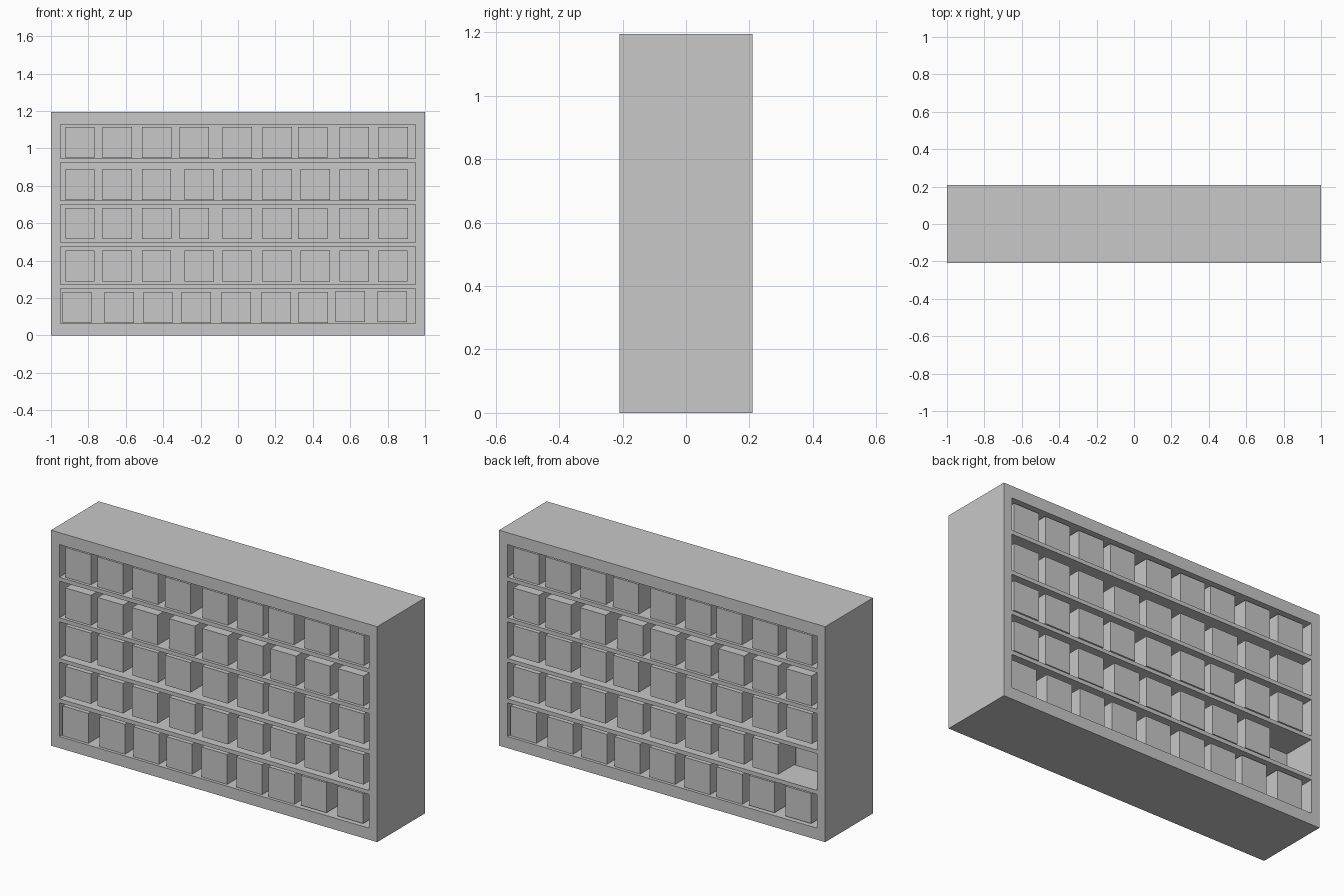
import bpy, bmesh
from mathutils import Matrix

if "Cube" in bpy.data.objects:
    bpy.data.objects.remove(bpy.data.objects["Cube"])

grey = bpy.data.materials.new("plain grey")
grey.diffuse_color = (0.58, 0.58, 0.58, 1)
grey.use_nodes = True
grey.node_tree.nodes["Principled BSDF"].inputs["Base Color"].default_value = grey.diffuse_color


def box_mesh(name, boxes):
    """One object made of boxes given as (x0, x1, y0, y1, z0, z1)."""
    bm = bmesh.new()
    for x0, x1, y0, y1, z0, z1 in boxes:
        m = Matrix.Translation(((x0 + x1) / 2, (y0 + y1) / 2, (z0 + z1) / 2))
        m = m @ Matrix.Diagonal((x1 - x0, y1 - y0, z1 - z0, 1))
        bmesh.ops.create_cube(bm, size=1, matrix=m)
    me = bpy.data.meshes.new(name)
    bm.to_mesh(me)
    bm.free()
    me.materials.append(grey)
    ob = bpy.data.objects.new(name, me)
    bpy.context.collection.objects.link(ob)
    return ob


HALF_D, PANEL, INNER = 0.209, 0.025, 0.949
BOX_W, BOX_H = 0.157, 0.166
FRONT, BACK = 0.194, 0.036      # distance of box ends from the middle plane

# opening bottom, opening top, box bottom, left edges of the nine boxes
even = [-.923, -.725, -.512, -.312, -.083, .131, .322, .543, .751]
stag = [-.923, -.725, -.514, -.286, -.083, .131, .335, .543, .748]
low = [-.939, -.714, -.506, -.302, -.088, .126, .324, .521, .746]
ROWS = [
    (0.064, 0.251, 0.065, low),
    (0.273, 0.476, 0.288, stag),
    (0.497, 0.700, 0.514, even),
    (0.722, 0.925, 0.723, stag),
    (0.947, 0.128 + 1, 0.948, even),
]

# cabinet: solid block with five openings cut in from each side
cabinet = box_mesh("cabinet", [(-1, 1, -HALF_D, HALF_D, 0, 1.194)])
cutter = box_mesh("opening_cutter", [
    (-INNER, INNER, *ys, z0, z1)
    for z0, z1, _, _ in ROWS
    for ys in ((-0.4, -PANEL), (PANEL, 0.4))])
cutter.hide_render = True
cutter.hide_viewport = True
mod = cabinet.modifiers.new("openings", "BOOLEAN")
mod.operation = "DIFFERENCE"
mod.solver = "EXACT"
mod.object = cutter

# storage boxes: same layout on both sides, turned half round for the back
for side, s in (("front", 1), ("back", -1)):
    for r, (_, _, zb, lefts) in enumerate(ROWS):
        boxes = []
        for i, x in enumerate(lefts):
            if side == "back" and r == 1 and i == 8:
                continue        # one empty place at the back
            xa, xb = sorted((s * x, s * (x + BOX_W)))
            ya, yb = sorted((-s * FRONT, -s * BACK))
            lift = 0.006 if r == 0 and i > 6 else 0
            boxes.append((xa, xb, ya, yb, zb + lift, zb + lift + BOX_H))
        box_mesh(f"{side}_boxes_row_{r + 1}", boxes)
